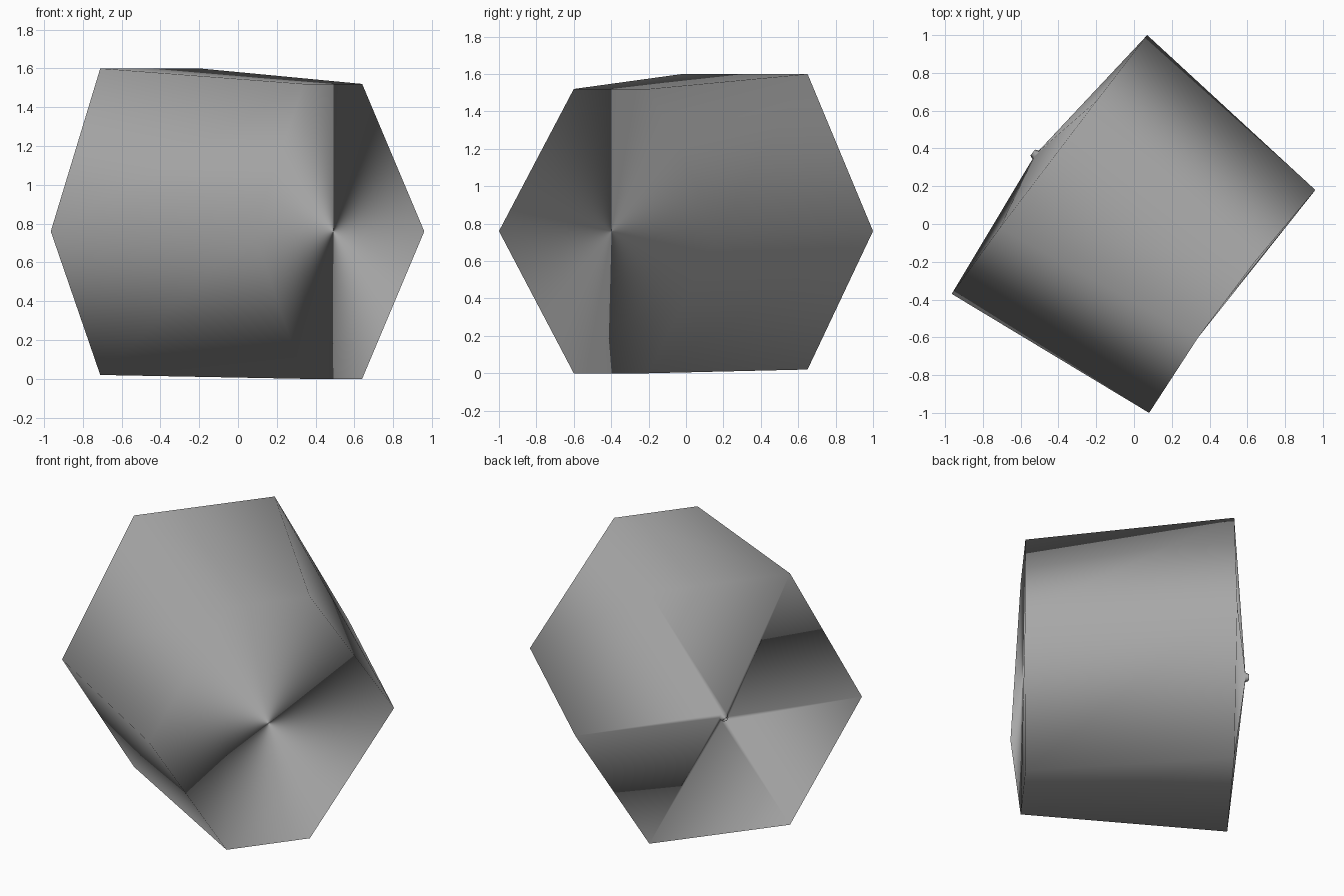
import bpy, bmesh, math
from mathutils import Vector

if "Cube" in bpy.data.objects:
    bpy.data.objects.remove(bpy.data.objects["Cube"], do_unlink=True)

# Single plain grey
grey = bpy.data.materials.new("stone grey")
grey.use_nodes = True
grey.diffuse_color = (0.4, 0.4, 0.4, 1)
grey.node_tree.nodes["Principled BSDF"].inputs["Base Color"].default_value = (0.4, 0.4, 0.4, 1)

AXIS = Vector((-0.8, 0.6, 0))      # prism direction, towards the knob end
SIDE = Vector((0.6, 0.8, 0))       # across the hexagon


def hexagon(corner_a, corner_b, low, high, bottom, top, mid=0.76):
    """Ring of six points: two mid corners, two low and two high points."""
    (lx, ly), (rx, ry), (ax, ay), (bx, by) = corner_a, corner_b, low, high
    return [Vector(p) for p in ((ax, ay, bottom), (bx, by, bottom), (rx, ry, mid),
                                (bx, by, top), (ax, ay, top), (lx, ly, mid))]


# Rings from the plain end to the knob end
front_ring = hexagon((0.08, -1.0), (0.96, 0.18), (0.34, -0.60), (0.64, -0.20), 0.0, 1.52)
back_ring = hexagon((-0.965, -0.37), (0.07, 1.0), (-0.71, -0.02), (-0.20, 0.65), 0.02, 1.60)
centre = sum(back_ring, Vector()) / 6
knob_base = centre + AXIS * 0.085
knob_ring = []
for i in range(6):
    a = math.radians(240 + 60 * i)
    knob_ring.append(knob_base + (SIDE * math.cos(a) + Vector((0, 0, 1)) * math.sin(a)) * 0.028)
knob_tip = [knob_base + AXIS * 0.02 + (p - knob_base) * 0.7 for p in knob_ring]

bm = bmesh.new()
rings = [[bm.verts.new(p) for p in ring] for ring in (front_ring, back_ring, knob_ring, knob_tip)]

# Sides, shallow cone and knob
for lower, upper in zip(rings, rings[1:]):
    for i in range(6):
        j = (i + 1) % 6
        bm.faces.new((lower[i], lower[j], upper[j], upper[i]))

# Plain end as a fan, knob end as one small face
for i in range(1, 5):
    bm.faces.new((rings[0][0], rings[0][i + 1], rings[0][i]))
bm.faces.new(rings[3])
bmesh.ops.recalc_face_normals(bm, faces=bm.faces)

mesh = bpy.data.meshes.new("hexagonal_block")
bm.to_mesh(mesh)
bm.free()
mesh.materials.append(grey)
block = bpy.data.objects.new("hexagonal_block", mesh)
bpy.context.collection.objects.link(block)
for poly in mesh.polygons:
    poly.use_smooth = True

# Soft rounded shading: normals point straight out from the prism axis
normals = []
for v in mesh.vertices:
    ring = mesh.vertices[v.index // 6 * 6: v.index // 6 * 6 + 6]
    out = v.co - sum((p.co for p in ring), Vector()) / 6
    normals.append((out - AXIS * out.dot(AXIS)).normalized())
mesh.normals_split_custom_set_from_vertices(normals)
